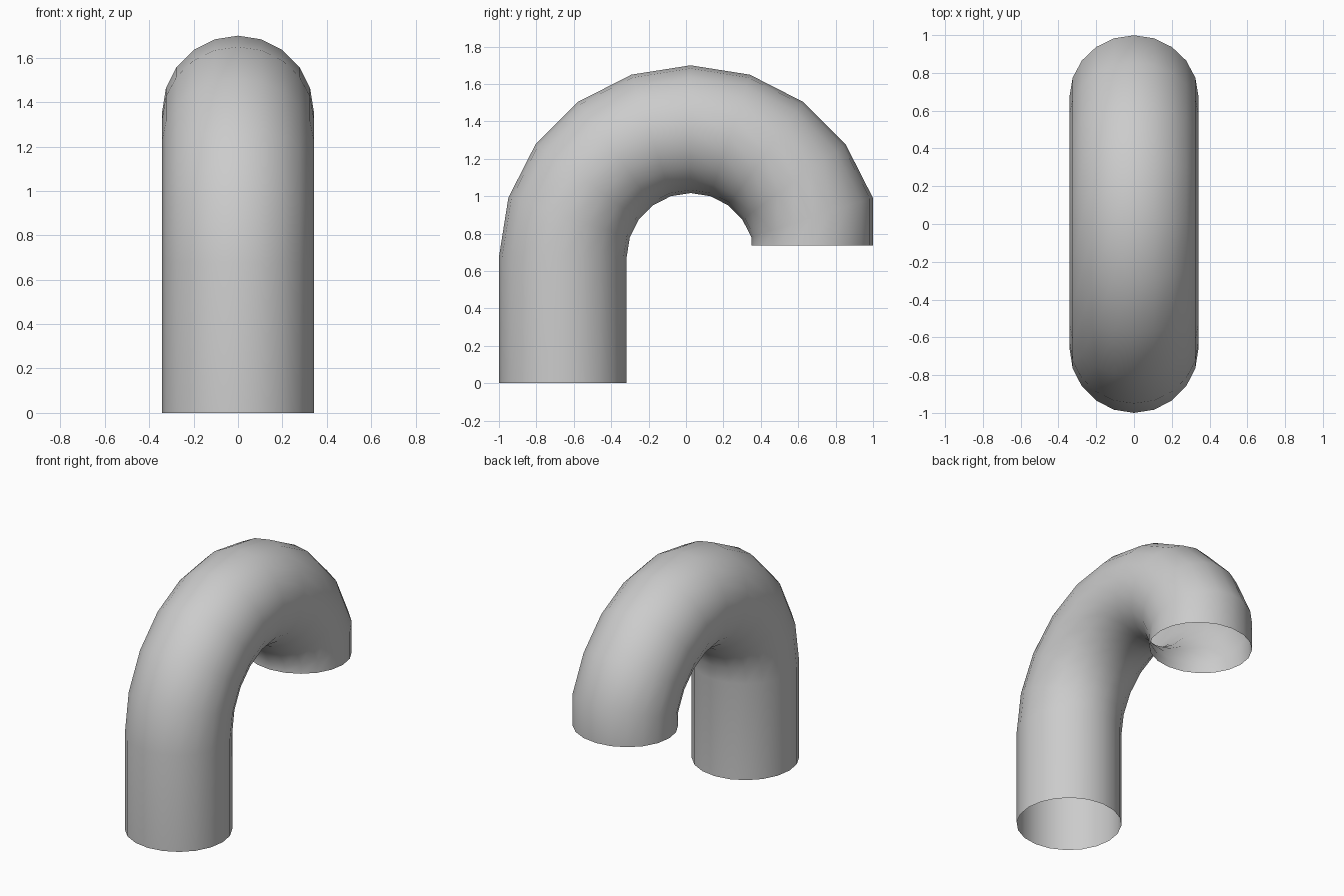
import bpy, bmesh
from math import sin, cos, pi, radians

if "Cube" in bpy.data.objects:
    bpy.data.objects.remove(bpy.data.objects["Cube"])

SIDES = 20
R, r = 0.683, 0.3415      # bend radius, tube radius
CY, CZ = 0.0245, 0.675    # bend centre
END_Z = 0.735             # level of the trimmed outlet


def ring(bm, angle):
    """Tube cross-section at an angle around the bend (0 = leg side)."""
    verts = []
    for i in range(SIDES):
        t = 2 * pi * i / SIDES
        d = R + r * cos(t)
        verts.append(bm.verts.new((r * sin(t), CY - d * cos(angle), CZ + d * sin(angle))))
    return verts


def flat_copy(bm, source, z):
    """Ring dropped straight down onto a level plane."""
    return [bm.verts.new((v.co.x, v.co.y, z)) for v in source]


bm = bmesh.new()
# bend in 18 degree steps
rings = [ring(bm, radians(18 * k)) for k in range(10)]
# straight leg and short level outlet, both open
rings.insert(0, flat_copy(bm, rings[0], 0))
rings.append(flat_copy(bm, rings[-1], END_Z))

for a, b in zip(rings, rings[1:]):
    for i in range(SIDES):
        j = (i + 1) % SIDES
        bm.faces.new((a[i], a[j], b[j], b[i]))
bmesh.ops.recalc_face_normals(bm, faces=bm.faces)
# make sure the normals of the open tube point outwards
bm.faces.ensure_lookup_table()
f = bm.faces[0]
c = f.calc_center_median()
if f.normal.x * c.x + f.normal.y * (c.y - (CY - R)) < 0:
    bmesh.ops.reverse_faces(bm, faces=bm.faces)
for f in bm.faces:
    f.smooth = True

mesh = bpy.data.meshes.new("bent_pipe")
bm.to_mesh(mesh)
bm.free()
bpy.context.collection.objects.link(bpy.data.objects.new("bent_pipe", mesh))
